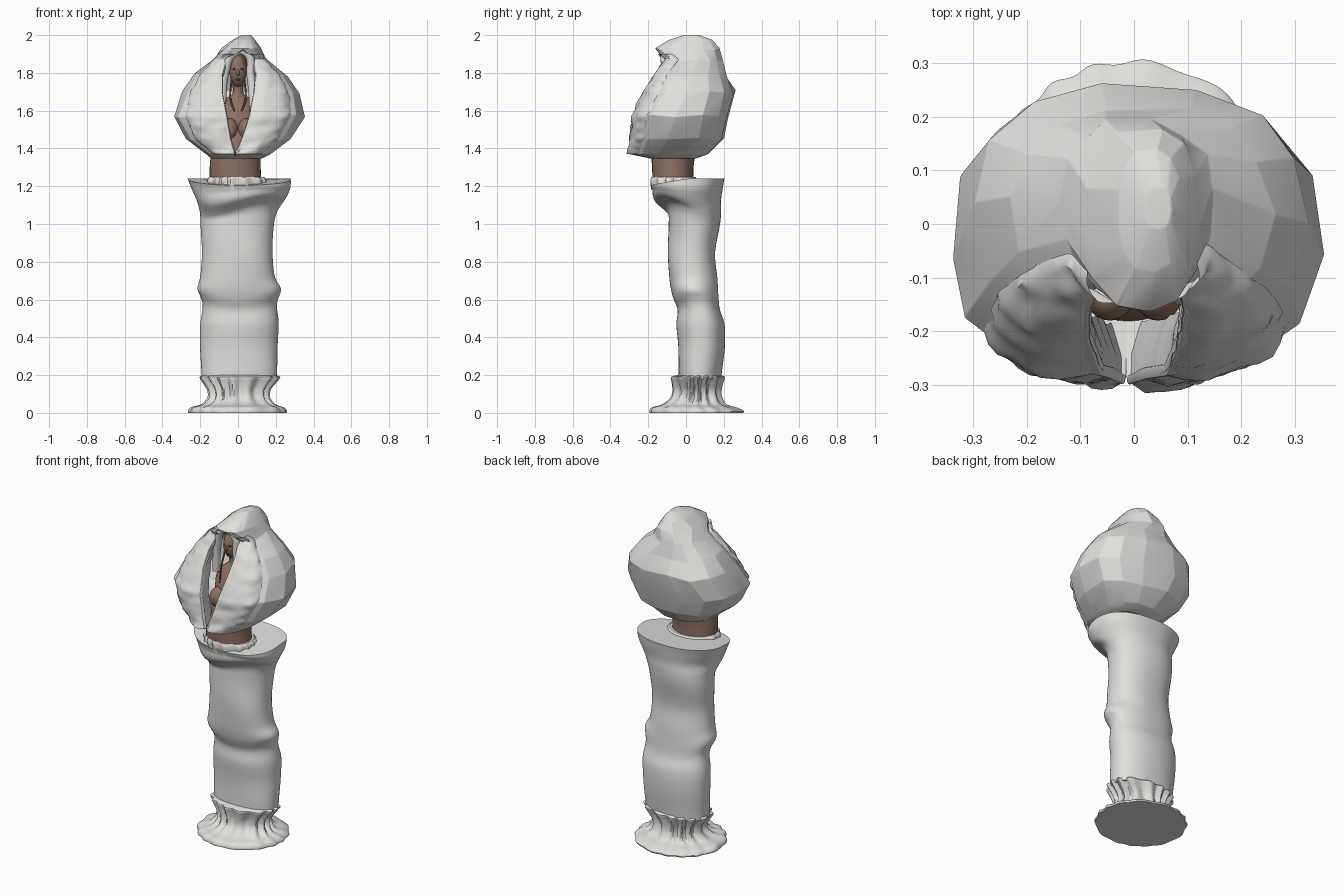
import bpy, bmesh, math, random
from mathutils import Vector, noise

random.seed(4)
if "Cube" in bpy.data.objects:
    bpy.data.objects.remove(bpy.data.objects["Cube"], do_unlink=True)


def material(name, rgb):
    m = bpy.data.materials.new(name)
    m.use_nodes = True
    m.diffuse_color = (*rgb, 1)
    m.node_tree.nodes["Principled BSDF"].inputs["Base Color"].default_value = (*rgb, 1)
    return m


CLOTH = material("pale cloth", (0.75, 0.74, 0.72))
SKIN = material("brown skin", (0.27, 0.165, 0.125))
HAIR = material("dark hair", (0.15, 0.09, 0.07))


def shade(ob, angle=35):
    bpy.ops.object.select_all(action="DESELECT")
    ob.select_set(True)
    bpy.context.view_layer.objects.active = ob
    bpy.ops.object.shade_smooth_by_angle(angle=math.radians(angle))


def grid(name, rows, mat, closed=True, caps=(True, True), angle=35):
    """Skin a list of point rows; rows run counter-clockwise seen from above."""
    bm = bmesh.new()
    vs = [[bm.verts.new(p) for p in row] for row in rows]
    n = len(rows[0])
    for a, b in zip(vs, vs[1:]):
        for j in range(n if closed else n - 1):
            k = (j + 1) % n
            bm.faces.new((a[j], a[k], b[k], b[j]))
    if caps[0]:
        bm.faces.new(vs[0][::-1])
    if caps[1]:
        bm.faces.new(vs[-1])
    bmesh.ops.remove_doubles(bm, verts=bm.verts, dist=0.0005)
    me = bpy.data.meshes.new(name)
    bm.to_mesh(me)
    bm.free()
    ob = bpy.data.objects.new(name, me)
    bpy.context.collection.objects.link(ob)
    me.materials.append(mat)
    shade(ob, angle)
    return ob


def sample(table, t, smooth=True):
    """Interpolate table rows at t in 0..1."""
    f = t * (len(table) - 1)
    i = min(int(f), len(table) - 2)
    f -= i
    a, b, c, d = (table[max(0, min(len(table) - 1, i + k))] for k in (-1, 0, 1, 2))
    if not smooth:
        return [q + (r - q) * f for q, r in zip(b, c)]
    return [q + 0.5 * f * (r - p + f * (2 * p - 5 * q + 4 * r - s + f * (3 * (q - r) + s - p)))
            for p, q, r, s in zip(a, b, c, d)]


def ellipse_point(row, ang, power=1.0):
    z, xl, xr, yf, yb = row[:5]
    c, s = math.cos(ang), math.sin(ang)
    return Vector(((xl + xr) / 2 + (xr - xl) / 2 * math.copysign(abs(c) ** power, c),
                   (yf + yb) / 2 + (yb - yf) / 2 * math.copysign(abs(s) ** power, s), z))


def loft(name, table, mat, steps=40, segs=56, warp=None, power=1.0):
    rows = []
    for i in range(steps + 1):
        row = sample(table, i / steps)
        pts = []
        for j in range(segs):
            ang = math.tau * j / segs
            p = ellipse_point(row, ang, power)
            pts.append(warp(p, ang, row) if warp else p)
        rows.append(pts)
    return grid(name, rows, mat)


# Skirt: z, left x, right x, front y, back y
SKIRT = [(.18, -.195, .205, -.04, .185), (.35, -.20, .21, -.04, .205), (.47, -.20, .215, -.05, .205),
         (.56, -.19, .205, -.045, .18), (.64, -.215, .225, -.075, .17), (.72, -.20, .195, -.09, .165),
         (.85, -.19, .185, -.095, .155), (1.0, -.20, .19, -.09, .18), (1.07, -.205, .21, -.10, .185),
         (1.13, -.22, .25, -.17, .185), (1.19, -.245, .28, -.18, .195), (1.24, -.265, .285, -.19, .205)]


def skirt_folds(p, ang, row):
    front = max(0, -math.sin(ang))
    drape = max(0, 1 - abs(p.z - 1.08) / .14)
    knee = max(0, 1 - abs(p.z - .6) / .14)
    fold = 1 + .01 * math.sin(14 * p.z + 3 * ang) + .02 * noise.noise(p * 6)
    top = max(0, (p.z - 1.16) / .08)
    z = p.z + front * (.28 * p.x * drape - .035 * top) + knee * .018 * math.cos(2 * ang)
    return Vector((p.x * fold, (p.y - .06) * fold + .06, z))


loft("skirt", SKIRT, CLOTH, 80, 64, skirt_folds, power=.9)

# Gathered hem with a flat spreading edge: the last column is the pleat depth
HEM = [(.0, -.262, .255, -.19, .30, .015), (.012, -.262, .255, -.19, .30, .02),
       (.03, -.245, .235, -.175, .26, .03), (.045, -.19, .19, -.12, .21, .05),
       (.08, -.155, .16, -.075, .185, .07), (.12, -.155, .16, -.065, .18, .08),
       (.16, -.18, .19, -.07, .19, .07), (.19, -.20, .215, -.075, .20, .05),
       (.20, -.18, .19, -.045, .18, .02)]


def pleats(p, ang, row):
    k = 1 + row[5] * math.sin(15 * ang + 1.8 * math.sin(3 * ang) + 6 * row[0])
    return Vector((p.x * k, (p.y - .05) * k + .05, max(0, p.z)))


loft("gathered_hem", HEM, CLOTH, 32, 136, pleats)

# Gathered band around the waist
BAND = [(1.18, -.16, .15, -.18, .06, .02), (1.23, -.165, .15, -.185, .06, .03),
        (1.25, -.15, .135, -.18, .05, .02)]
loft("waist_band", BAND, CLOTH, 8, 96, pleats)

# Body
TORSO = [(1.22, -.15, .125, -.175, .04), (1.30, -.15, .12, -.18, .04), (1.38, -.14, .12, -.18, .05),
         (1.50, -.11, .11, -.15, .06), (1.60, -.11, .11, -.12, .06), (1.66, -.07, .07, -.09, .04),
         (1.69, -.03, .03, -.07, .01), (1.75, -.03, .03, -.07, .01)]
loft("torso", TORSO, SKIN, 24, 32)


def ball(name, loc, size, mat):
    bpy.ops.mesh.primitive_uv_sphere_add(segments=24, ring_count=14, radius=1, location=loc)
    ob = bpy.context.object
    ob.name = name
    ob.scale = size
    ob.data.materials.append(mat)
    shade(ob, 60)


ball("head", (0, -.055, 1.81), (.046, .058, .085), SKIN)
ball("hair", (0, -.03, 1.83), (.052, .055, .08), HAIR)
ball("nose", (0, -.112, 1.80), (.008, .012, .018), SKIN)
ball("mouth", (0, -.102, 1.765), (.015, .008, .005), HAIR)
for side, x in (("right", -1), ("left", 1)):
    ball(side + "_bust", (x * .045, -.13, 1.50), (.046, .05, .06), SKIN)
    ball(side + "_eye", (x * .018, -.105, 1.82), (.010, .006, .005), HAIR)

# Hooded cloak: z, left x, right x, front y, back y, opening left, opening right
HOOD = [(1.345, -.14, .125, -.18, .05, -.015, -.015), (1.37, -.17, .175, -.30, .12, -.018, -.012),
        (1.45, -.285, .285, -.29, .20, -.04, .02), (1.57, -.348, .348, -.285, .222, -.06, .06),
        (1.70, -.295, .325, -.225, .258, -.085, .085), (1.79, -.225, .255, -.175, .222, -.085, .095),
        (1.87, -.14, .15, -.125, .19, -.06, .085), (1.93, -.085, .12, -.165, .17, .03, .03),
        (1.975, -.03, .09, -.09, .14, .04, .04), (2.0, .02, .07, -.01, .07, .045, .045)]
POWER = .8


def hood_point(row, f):
    """Point at fraction f around the cloak, from the left opening edge to the right one."""
    def edge(x):
        u = (x - (row[1] + row[2]) / 2) / ((row[2] - row[1]) / 2)
        return -math.acos(math.copysign(abs(u) ** (1 / POWER), u))
    start, end = edge(row[6]), edge(row[5]) + math.tau
    return ellipse_point(row, start + (end - start) * f, POWER)


SEGS = 13
panels = []
for i, row in enumerate(HOOD):
    pts = [hood_point(row, j / SEGS) for j in range(SEGS + 1)]
    if 1 < i < 8:
        for p in pts[2:-2]:
            p += Vector([random.uniform(-.01, .01) for _ in range(3)])
    panels.append(pts)
hood = grid("hooded_cloak", panels, CLOTH, False, (False, True), 25)
thick = hood.modifiers.new("thickness", "SOLIDIFY")
thick.thickness = .022
soft = hood.modifiers.new("soft_seams", "BEVEL")
soft.width, soft.segments, soft.limit_method = .01, 2, "ANGLE"
soft.angle_limit = math.radians(12)

# Crinkled lapels along both edges of the opening, turned in at the edge
for side, sign in (("left", 1), ("right", -1)):
    rows = []
    for i in range(61):
        row = sample(HOOD, (1 + 5.5 * i / 60) / 9, False)
        pts = []
        for j in range(9):
            f = .13 * j / 8
            p = hood_point(row, f if sign > 0 else 1 - f)
            out = Vector((p.x, p.y, 0)).normalized()
            lift = .012 * math.sin(math.pi * j / 8) + .012 * noise.noise(Vector((p.x * 25, j / 2, p.z * 22)))
            pts.append(p + out * (lift + (.003 if 0 < j < 8 else -.006)))
        pts = [pts[0] + Vector((sign * .025, .11, 0)), pts[0] + Vector((sign * .004, .05, 0))] + pts
        rows.append(pts if sign > 0 else pts[::-1])
    grid(side + "_lapel", rows, CLOTH, False, (False, False), 50)


def tube(name, points, radius, mat):
    cu = bpy.data.curves.new(name, "CURVE")
    cu.dimensions = "3D"
    cu.bevel_depth, cu.bevel_resolution, cu.use_fill_caps = radius, 3, True
    sp = cu.splines.new("BEZIER")
    sp.bezier_points.add(len(points) - 1)
    for bp, co in zip(sp.bezier_points, points):
        bp.co = co
        bp.handle_left_type = bp.handle_right_type = "AUTO"
    cu.materials.append(mat)
    ob = bpy.data.objects.new(name, cu)
    bpy.context.collection.objects.link(ob)


# Inner hood edge framing the face, and loose hair on the chest
tube("inner_hood_edge", [(-.085, -.09, 1.64), (-.068, -.10, 1.8), (-.02, -.115, 1.905),
                         (.045, -.115, 1.905), (.068, -.11, 1.78), (.085, -.13, 1.58)], .022, CLOTH)
for x in (-1, 1):
    tube("hair_strand", [(x * .035, -.08, 1.76), (x * .04, -.11, 1.66), (x * .02, -.15, 1.6)], .005, HAIR)
